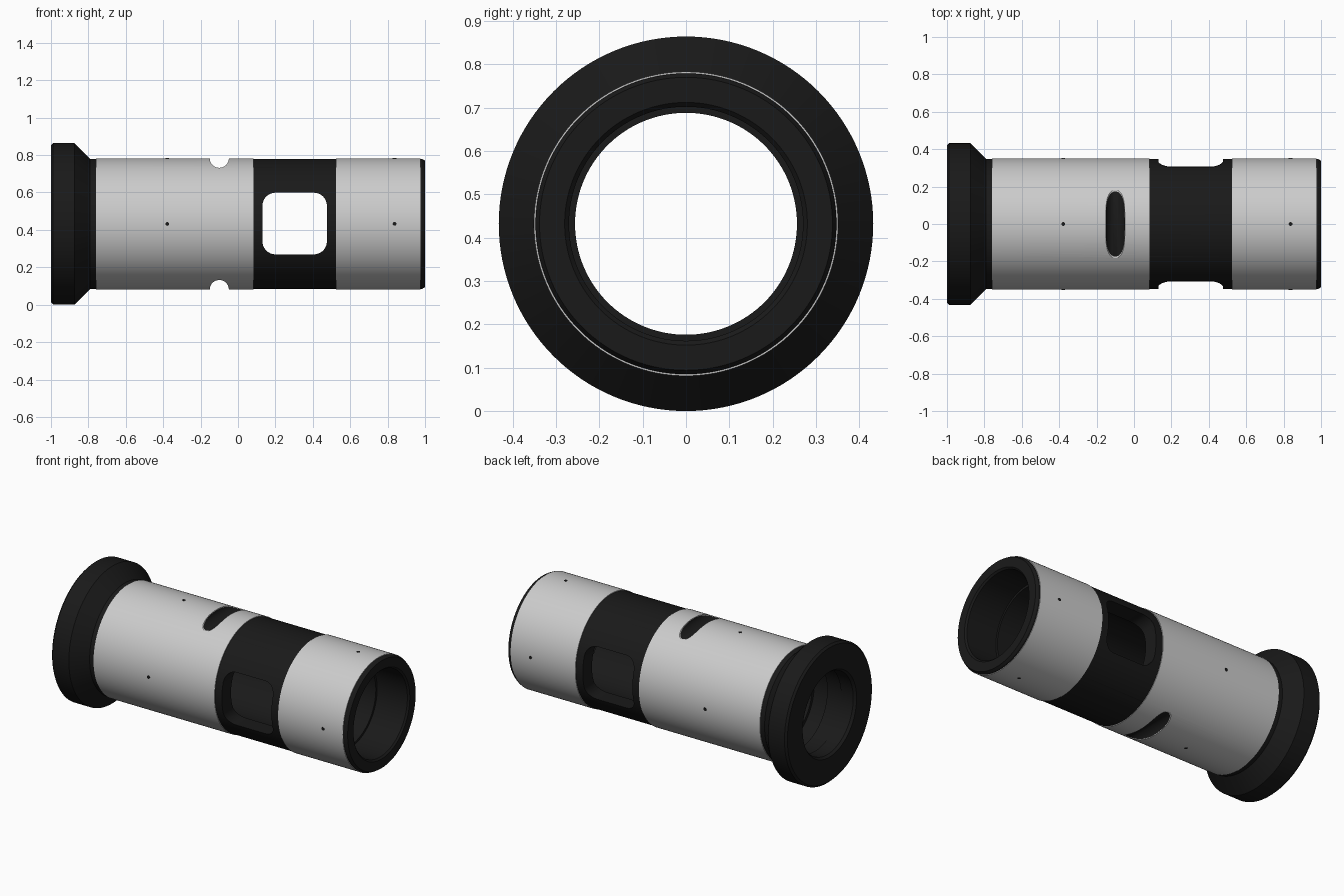
import bpy, bmesh, math
from mathutils import Matrix

if "Cube" in bpy.data.objects:
    bpy.data.objects.remove(bpy.data.objects["Cube"])

R = 0.432          # flange radius = height of the tube axis
SEG = 128

dark = bpy.data.materials.new("dark_metal")
dark.diffuse_color = (0.01, 0.01, 0.01, 1)
dark.use_nodes = True
dark.node_tree.nodes["Principled BSDF"].inputs["Base Color"].default_value = dark.diffuse_color


def finish(name, bm, mat=None):
    bmesh.ops.recalc_face_normals(bm, faces=bm.faces)
    me = bpy.data.meshes.new(name)
    bm.to_mesh(me)
    bm.free()
    ob = bpy.data.objects.new(name, me)
    bpy.context.collection.objects.link(ob)
    if mat:
        me.materials.append(mat)
    return ob


def lathe(name, profile, mat=None):
    """Closed (x, radius) profile spun around the tube axis."""
    bm = bmesh.new()
    rings = []
    for i in range(SEG):
        a = 2 * math.pi * i / SEG
        rings.append([bm.verts.new((x, r * math.sin(a), R + r * math.cos(a)))
                      for x, r in profile])
    n = len(profile)
    for i in range(SEG):
        p, q = rings[i], rings[(i + 1) % SEG]
        for j in range(n):
            k = (j + 1) % n
            bm.faces.new((p[j], p[k], q[k], q[j]))
    return finish(name, bm, mat)


def cut(ob, cutters):
    bpy.context.view_layer.objects.active = ob
    for c in cutters:
        m = ob.modifiers.new("cut", 'BOOLEAN')
        m.operation, m.solver, m.object = 'DIFFERENCE', 'EXACT', c
        bpy.ops.object.modifier_apply(modifier=m.name)


# Core tube with flared flange, chamfered ends and stepped bore
core = lathe("core_tube", [
    (-1, 0.42), (-0.988, R), (-0.875, R), (-0.79, 0.347),
    (0.985, 0.347), (1, 0.338),
    (1, 0.28), (0.99, 0.27), (0.78, 0.27), (0.78, 0.256),
    (-0.70, 0.256), (-0.70, 0.275), (-0.80, 0.275), (-0.80, 0.262),
    (-0.90, 0.262), (-0.90, 0.256), (-0.985, 0.256), (-1, 0.268)], dark)

# Bright sleeves around the core
long_sleeve = lathe("long_sleeve", [(-0.76, 0.347), (-0.76, 0.351), (0.082, 0.351), (0.082, 0.347)])
short_sleeve = lathe("short_sleeve", [(0.525, 0.347), (0.525, 0.351), (0.975, 0.351), (0.975, 0.347)])

# Rounded window cutter through both sides
bm = bmesh.new()
bmesh.ops.create_cube(bm, size=1, matrix=Matrix.Translation((0.303, 0, R + 0.002))
                      @ Matrix.Diagonal((0.345, 1.2, 0.33, 1)))
edges = [e for e in bm.edges if abs(e.verts[0].co.y - e.verts[1].co.y) > 0.5]
bmesh.ops.bevel(bm, geom=edges, offset=0.07, segments=8, profile=0.5, affect='EDGES')
window = finish("window_cutter", bm)

# Round cross-groove cutters, top and bottom
grooves = []
for s in (1, -1):
    bm = bmesh.new()
    bmesh.ops.create_cone(bm, cap_ends=True, segments=40, radius1=0.051, radius2=0.051, depth=1.2,
                          matrix=Matrix.Translation((-0.1, 0, R + s * 0.351))
                          @ Matrix.Rotation(math.pi / 2, 4, 'X'))
    grooves.append(finish("groove_cutter", bm))

cut(core, [window] + grooves)
cut(long_sleeve, grooves)
for c in [window] + grooves:
    bpy.data.objects.remove(c)

# Small dark pin holes around both sleeves
bm = bmesh.new()
for x in (-0.378, 0.837):
    for k in range(4):
        bmesh.ops.create_cone(bm, cap_ends=True, segments=16, radius1=0.01, radius2=0.01, depth=0.01,
                              matrix=Matrix.Translation((x, 0, R))
                              @ Matrix.Rotation(k * math.pi / 2, 4, 'X')
                              @ Matrix.Translation((0, 0, 0.347)))
pins = finish("pin_holes", bm, dark)

# Smooth shading with sharp edges kept
bpy.ops.object.select_all(action='DESELECT')
for ob in (core, long_sleeve, short_sleeve, pins):
    ob.select_set(True)
bpy.context.view_layer.objects.active = core
bpy.ops.object.shade_smooth_by_angle(angle=math.radians(30))
